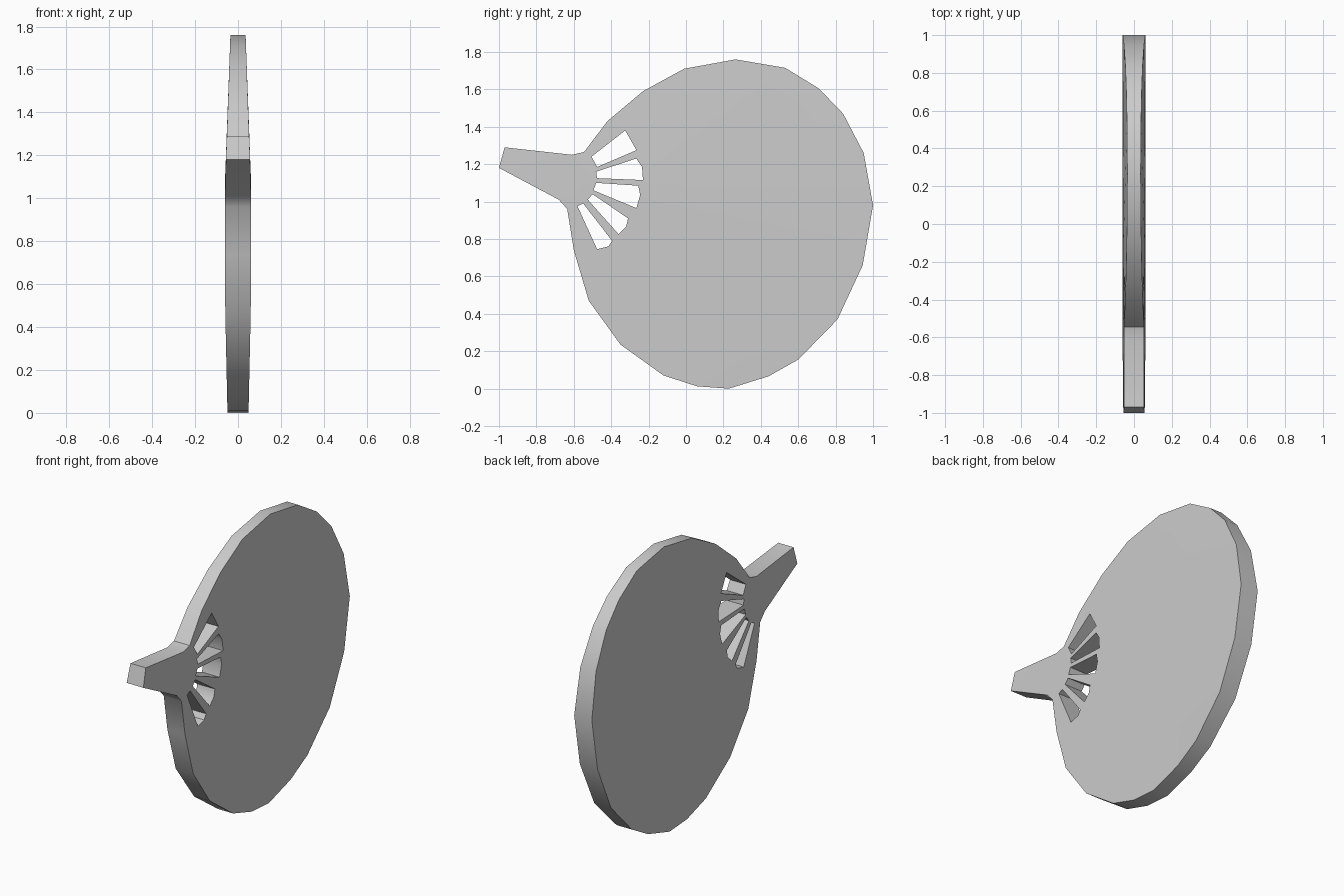
import bpy, bmesh

if "Cube" in bpy.data.objects:
    bpy.data.objects.remove(bpy.data.objects["Cube"])

# Paddle outline with handle, as (y, z)
OUTLINE = [(-1, 1.18), (-.97, 1.29), (-.61, 1.25), (-.545, 1.265), (-.42, 1.43), (-.23, 1.59),
           (-.01, 1.71), (.265, 1.76), (.53, 1.715), (.71, 1.605), (.84, 1.47), (.95, 1.26),
           (1, .98), (.945, .66), (.81, .37), (.6, .155), (.44, .065), (.23, .0), (.06, .012),
           (-.12, .07), (-.35, .235), (-.52, .47), (-.6, .74), (-.635, .96), (-.68, 1.01)]

# Five cut-outs spreading from the handle
SLOTS = [
    [(-.505, 1.24), (-.475, 1.185), (-.265, 1.275), (-.325, 1.38)],
    [(-.48, 1.16), (-.265, 1.23), (-.235, 1.185), (-.23, 1.115), (-.475, 1.125)],
    [(-.48, 1.10), (-.255, 1.085), (-.245, 1.035), (-.265, .965), (-.495, 1.06)],
    [(-.50, 1.04), (-.31, .91), (-.32, .865), (-.36, .825), (-.525, 1.01)],
    [(-.55, .99), (-.395, .79), (-.415, .76), (-.475, .745), (-.58, .975)],
]


def half_thickness(z):
    # Thickest in the middle, thinner towards the top and bottom
    keys = [(0, .049), (.5, .06), (1.1, .06), (1.29, .052), (1.8, .034)]
    for (z0, t0), (z1, t1) in zip(keys, keys[1:]):
        if z <= z1:
            return t0 + (t1 - t0) * (z - z0) / (z1 - z0)
    return keys[-1][1]


bm = bmesh.new()
edges = []
for loop in [OUTLINE] + SLOTS:
    verts = [bm.verts.new((0, y, z)) for y, z in loop]
    edges += [bm.edges.new((verts[i - 1], v)) for i, v in enumerate(verts)]

# Fill around the slots, then give the sheet its thickness
bmesh.ops.triangle_fill(bm, use_beauty=True, use_dissolve=False, edges=edges, normal=(1, 0, 0))
front = list(bm.verts)
bmesh.ops.extrude_face_region(bm, geom=list(bm.faces), use_keep_orig=True)
front_set = set(front)
for v in bm.verts:
    v.co.x = half_thickness(v.co.z) * (-1 if v in front_set else 1)
bmesh.ops.recalc_face_normals(bm, faces=list(bm.faces))

mesh = bpy.data.meshes.new("hand_fan")
bm.to_mesh(mesh)
bm.free()
fan = bpy.data.objects.new("hand_fan", mesh)
bpy.context.collection.objects.link(fan)

# Soft rim, crisp corners
bpy.context.view_layer.objects.active = fan
fan.select_set(True)
bpy.ops.object.shade_smooth_by_angle(angle=0.6)
